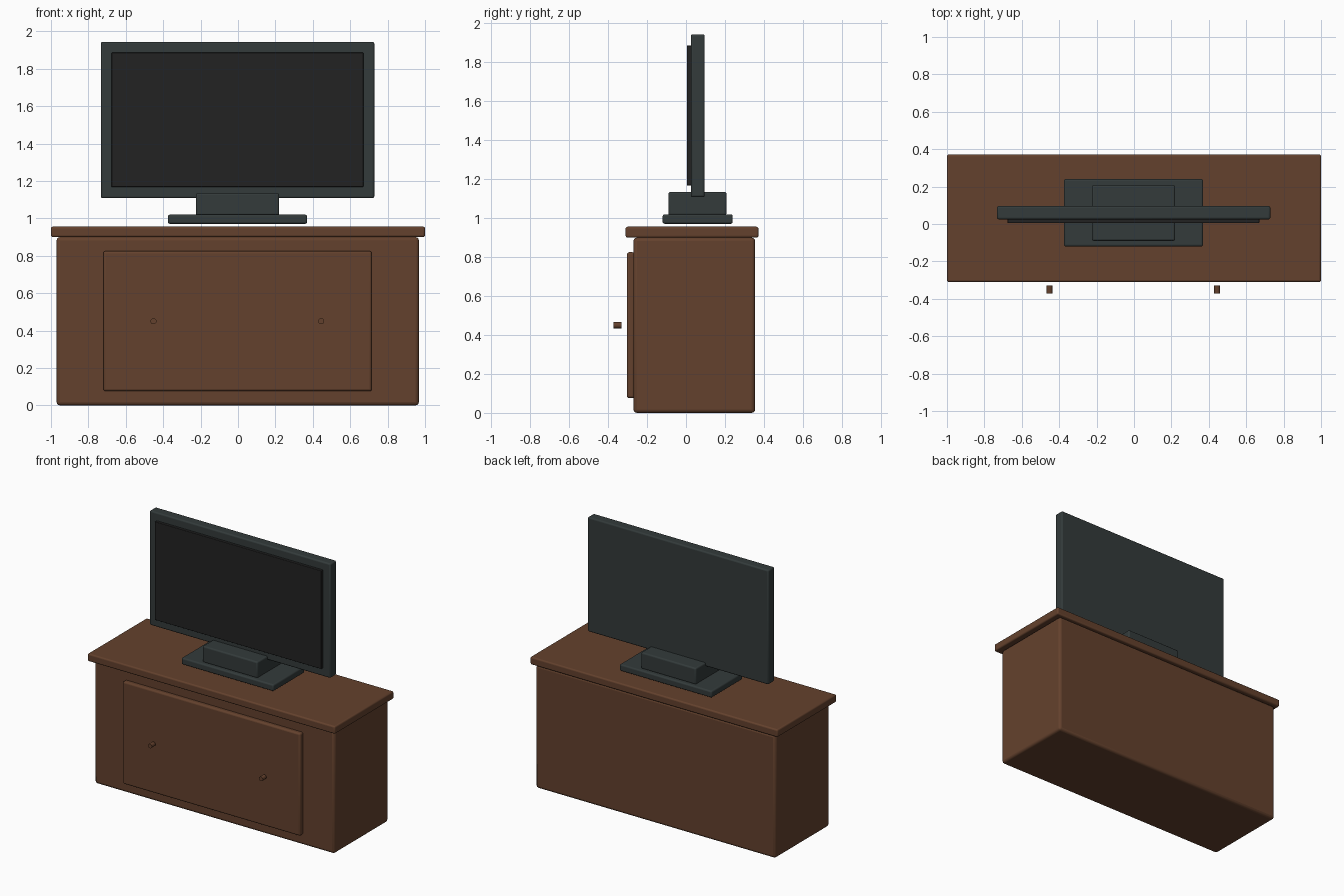
import bpy
from mathutils import Vector

default = bpy.data.objects.get("Cube")
if default:
    bpy.data.objects.remove(default, do_unlink=True)


def material(name, rgb):
    m = bpy.data.materials.new(name)
    m.use_nodes = True
    m.diffuse_color = (*rgb, 1)
    m.node_tree.nodes["Principled BSDF"].inputs["Base Color"].default_value = (*rgb, 1)
    return m


wood = material("brown wood", (0.127, 0.053, 0.026))
casing = material("dark slate plastic", (0.033, 0.043, 0.043))
glass = material("black screen", (0.016, 0.016, 0.016))


def finish(obj, name, mat, bevel, segments=3):
    obj.name = obj.data.name = name
    obj.data.materials.append(mat)
    if bevel:
        mod = obj.modifiers.new("Rounded edges", "BEVEL")
        mod.width = bevel
        mod.segments = segments
    bpy.ops.object.shade_smooth_by_angle()


def box(name, mat, low, high, bevel):
    """Rounded box spanning two opposite corners."""
    low, high = Vector(low), Vector(high)
    bpy.ops.mesh.primitive_cube_add(size=1, location=(low + high) / 2)
    obj = bpy.context.object
    obj.scale = high - low
    bpy.ops.object.transform_apply(location=False, rotation=False, scale=True)
    finish(obj, name, mat, bevel)


# Cabinet
box("cabinet_body", wood, (-0.97, -0.27, 0), (0.967, 0.355, 0.9), 0.018)
box("cabinet_top", wood, (-1, -0.31, 0.9), (1, 0.372, 0.956), 0.01)
box("door_panel", wood, (-0.72, -0.304, 0.076), (0.715, -0.262, 0.825), 0.012)

# Door knobs, floating just ahead of the panel
for side, x in (("right", -0.452), ("left", 0.445)):
    bpy.ops.mesh.primitive_cylinder_add(vertices=24, radius=0.016, depth=0.042,
                                        location=(x, -0.351, 0.45), rotation=(1.5708, 0, 0))
    finish(bpy.context.object, side + "_knob", wood, 0)

# Television
box("stand_base", casing, (-0.375, -0.12, 0.971), (0.37, 0.24, 1.02), 0.01)
box("stand_neck", casing, (-0.225, -0.09, 1.015), (0.22, 0.208, 1.135), 0.01)
box("tv_casing", casing, (-0.733, 0.025, 1.108), (0.729, 0.096, 1.944), 0.01)
box("screen", glass, (-0.676, 0.005, 1.168), (0.67, 0.035, 1.886), 0.003)
